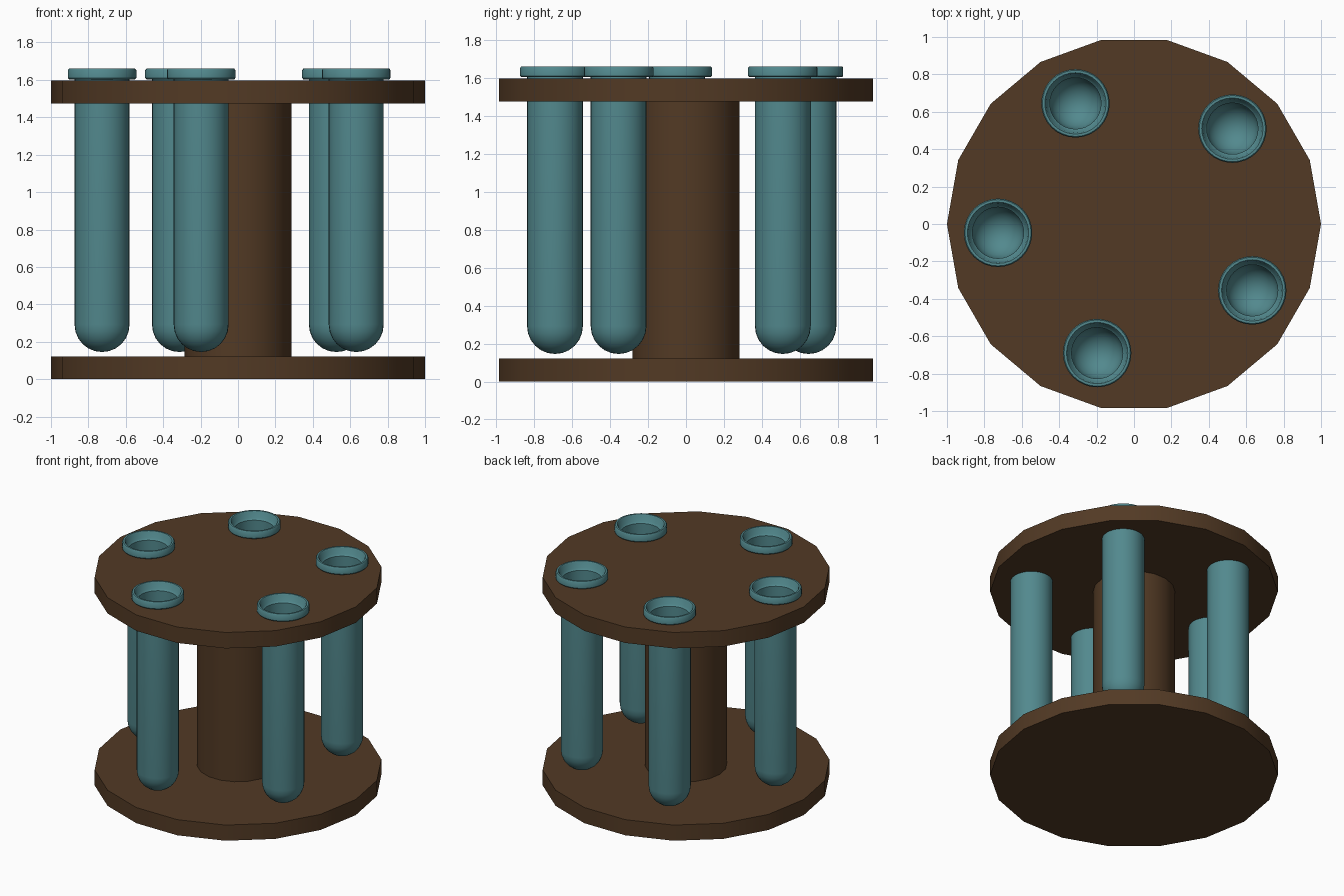
import bpy
import bmesh
import math

if "Cube" in bpy.data.objects:
    bpy.data.objects.remove(bpy.data.objects["Cube"])


def material(name, color):
    m = bpy.data.materials.new(name)
    m.diffuse_color = (*color, 1)
    m.use_nodes = True
    m.node_tree.nodes["Principled BSDF"].inputs["Base Color"].default_value = m.diffuse_color
    return m


def lathe(name, profile, sides, mat=None, loc=(0, 0, 0)):
    """Spin an (r, z) profile, ordered bottom centre -> outside -> end centre."""
    bm = bmesh.new()
    rings = []
    for r, z in profile:
        if r < 1e-6:
            rings.append([bm.verts.new((0, 0, z))] * sides)
        else:
            rings.append([bm.verts.new((r * math.cos(2 * math.pi * i / sides),
                                        r * math.sin(2 * math.pi * i / sides), z))
                          for i in range(sides)])
    for a, b in zip(rings, rings[1:]):
        for i in range(sides):
            j = (i + 1) % sides
            bm.faces.new(list(dict.fromkeys((a[i], a[j], b[j], b[i]))))
    # merge the flat fan triangles on caps
    bmesh.ops.dissolve_limit(bm, angle_limit=0.001, verts=bm.verts, edges=bm.edges)
    bmesh.ops.recalc_face_normals(bm, faces=bm.faces)
    me = bpy.data.meshes.new(name)
    bm.to_mesh(me)
    bm.free()
    ob = bpy.data.objects.new(name, me)
    ob.location = loc
    bpy.context.collection.objects.link(ob)
    if mat:
        me.materials.append(mat)
    return ob


def activate(ob):
    bpy.ops.object.select_all(action='DESELECT')
    ob.select_set(True)
    bpy.context.view_layer.objects.active = ob


wood = material("dark_wood", (0.085, 0.042, 0.018))
glass = material("teal_glass", (0.085, 0.25, 0.27))

centres = [(-0.727, -0.047), (-0.313, 0.645), (0.526, 0.51),
           (0.632, -0.355), (-0.197, -0.69)]
TUBE_R, INNER_R, BOTTOM = 0.147, 0.137, 0.145

# Rack: base plate, column and top plate in one spool
rack = lathe("rack", [(0, 0), (1, 0), (1, 0.12), (0.285, 0.12), (0.285, 1.475),
                      (1, 1.475), (1, 1.597), (0, 1.597)], 18, wood)

# Holes through the top plate
for x, y in centres:
    cutter = lathe("hole_cutter", [(0, 1.4), (TUBE_R, 1.4), (TUBE_R, 1.7), (0, 1.7)],
                   32, None, (x, y, 0))
    cutter.hide_render = True
    mod = rack.modifiers.new("hole", 'BOOLEAN')
    mod.operation = 'DIFFERENCE'
    mod.solver = 'EXACT'
    mod.object = cutter
    activate(rack)
    bpy.ops.object.modifier_apply(modifier=mod.name)
    bpy.data.objects.remove(cutter)
activate(rack)
bpy.ops.object.shade_smooth_by_angle(angle=math.radians(40))

# Test tubes: round bottom, outer wall, rolled lip, flared mouth, inner wall
steps = [math.radians(15 * i) for i in range(7)]
zc = BOTTOM + TUBE_R
outer = [(TUBE_R * math.sin(a), zc - TUBE_R * math.cos(a)) for a in steps]
inner = [(INNER_R * math.sin(a), zc - INNER_R * math.cos(a)) for a in reversed(steps)]
lip = [(TUBE_R, 1.603), (0.177, 1.603), (0.183, 1.61), (0.183, 1.652), (0.177, 1.66),
       (0.164, 1.66), (0.158, 1.652), (0.15, 1.612), (INNER_R, 1.6)]
for n, (x, y) in enumerate(centres, 1):
    tube = lathe(f"test_tube_{n}", outer + lip + inner, 32, glass, (x, y, 0))
    activate(tube)
    bpy.ops.object.shade_smooth_by_angle(angle=math.radians(40))
